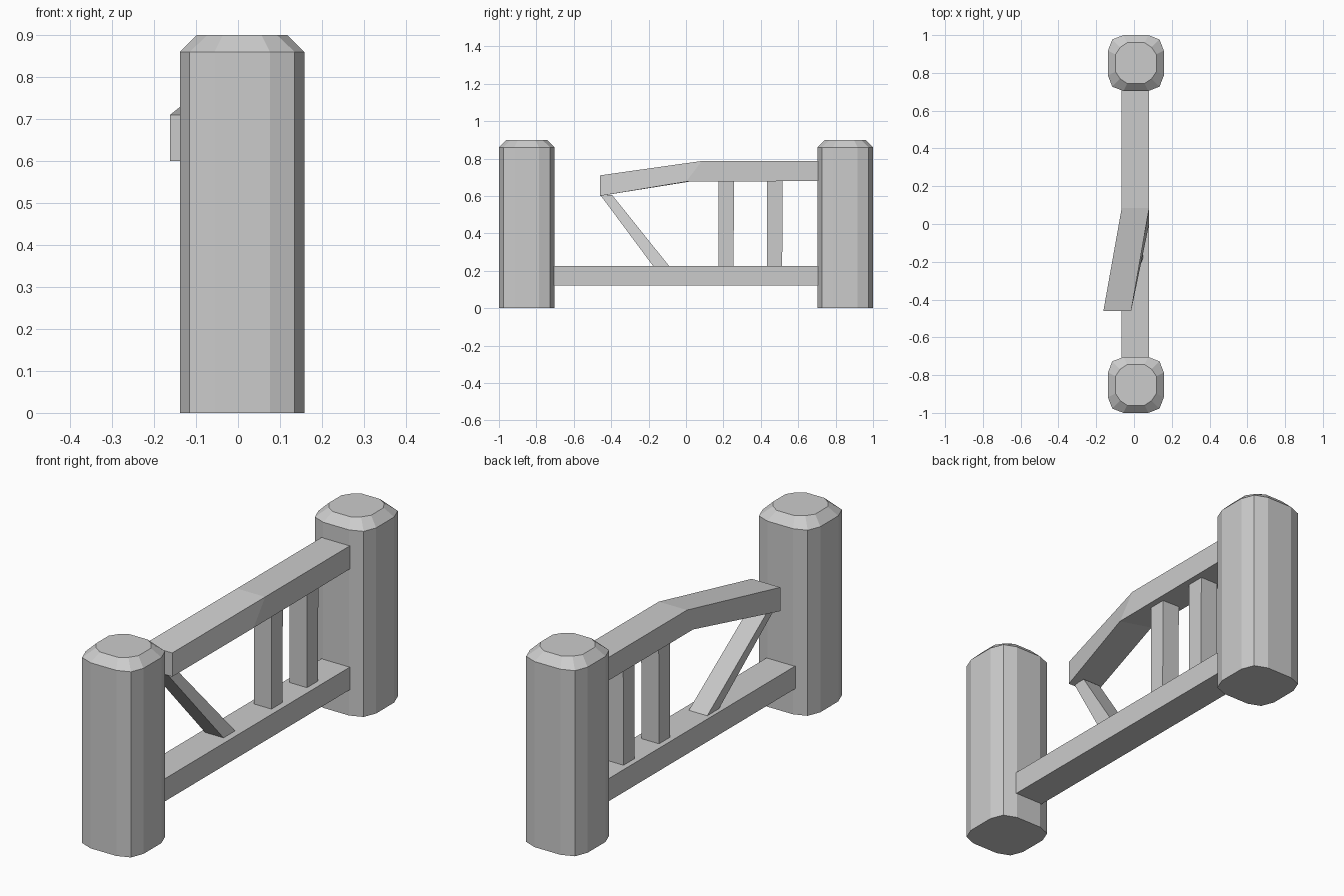
import bpy
import bmesh

cube = bpy.data.objects.get("Cube")
if cube:
    bpy.data.objects.remove(cube, do_unlink=True)

grey = bpy.data.materials.new("plain grey")
grey.use_nodes = True
colour = (0.6, 0.6, 0.6, 1)
grey.diffuse_color = colour
grey.node_tree.nodes["Principled BSDF"].inputs["Base Color"].default_value = colour


def loft(name, rings):
    """Closed solid skinned through matching rings of points."""
    bm = bmesh.new()
    loops = [[bm.verts.new(p) for p in ring] for ring in rings]
    n = len(loops[0])
    for a, b in zip(loops, loops[1:]):
        for i in range(n):
            j = (i + 1) % n
            bm.faces.new((a[i], a[j], b[j], b[i]))
    bm.faces.new(loops[0])
    bm.faces.new(loops[-1])
    bmesh.ops.recalc_face_normals(bm, faces=bm.faces)
    mesh = bpy.data.meshes.new(name)
    bm.to_mesh(mesh)
    bm.free()
    mesh.materials.append(grey)
    obj = bpy.data.objects.new(name, mesh)
    bpy.context.collection.objects.link(obj)
    return obj


def flat_rect(x0, x1, y0, y1, z):
    return [(x0, y0, z), (x1, y0, z), (x1, y1, z), (x0, y1, z)]


def upright_rect(x0, x1, y, z0, z1):
    return [(x0, y, z0), (x1, y, z0), (x1, y, z1), (x0, y, z1)]


def post_ring(cx, cy, side, flat, corner, z):
    """Square with softened corners, three points per corner."""
    quarter = [(side, flat), (corner, corner), (flat, side)]
    points = []
    for _ in range(4):
        points += quarter
        quarter = [(-y, x) for x, y in quarter]
    return [(cx + x, cy + y, z) for x, y in points]


# Two posts with bevelled caps
for name, y in (("front_post", -0.852), ("back_post", 0.852)):
    loft(name, [post_ring(0.01, y, 0.148, 0.066, 0.125, 0),
                post_ring(0.01, y, 0.148, 0.066, 0.125, 0.86),
                post_ring(0.01, y, 0.108, 0.046, 0.083, 0.90)])

# Lower rail between the posts
loft("lower_rail", [upright_rect(-0.065, 0.08, -0.75, 0.12, 0.225),
                    upright_rect(-0.065, 0.08, 0.75, 0.12, 0.225)])

# Broken upper rail, bent down and sideways at its free end
bend = [(-0.065, 0.04, 0.68), (0.08, 0.0, 0.676),
        (0.08, 0.085, 0.787), (-0.065, 0.085, 0.787)]
loft("upper_rail", [upright_rect(-0.162, -0.015, -0.46, 0.60, 0.71),
                    bend,
                    upright_rect(-0.065, 0.08, 0.75, 0.68, 0.787)])

# Upright balusters
for name, y in (("middle_baluster", 0.174), ("back_baluster", 0.434)):
    loft(name, [flat_rect(-0.04, 0.05, y, y + 0.08, 0.2),
                flat_rect(-0.04, 0.05, y, y + 0.083, 0.7)])

# Leaning baluster under the broken end
loft("leaning_baluster", [flat_rect(-0.04, 0.055, -0.157, -0.07, 0.2),
                          flat_rect(-0.135, -0.045, -0.458, -0.395, 0.605)])
